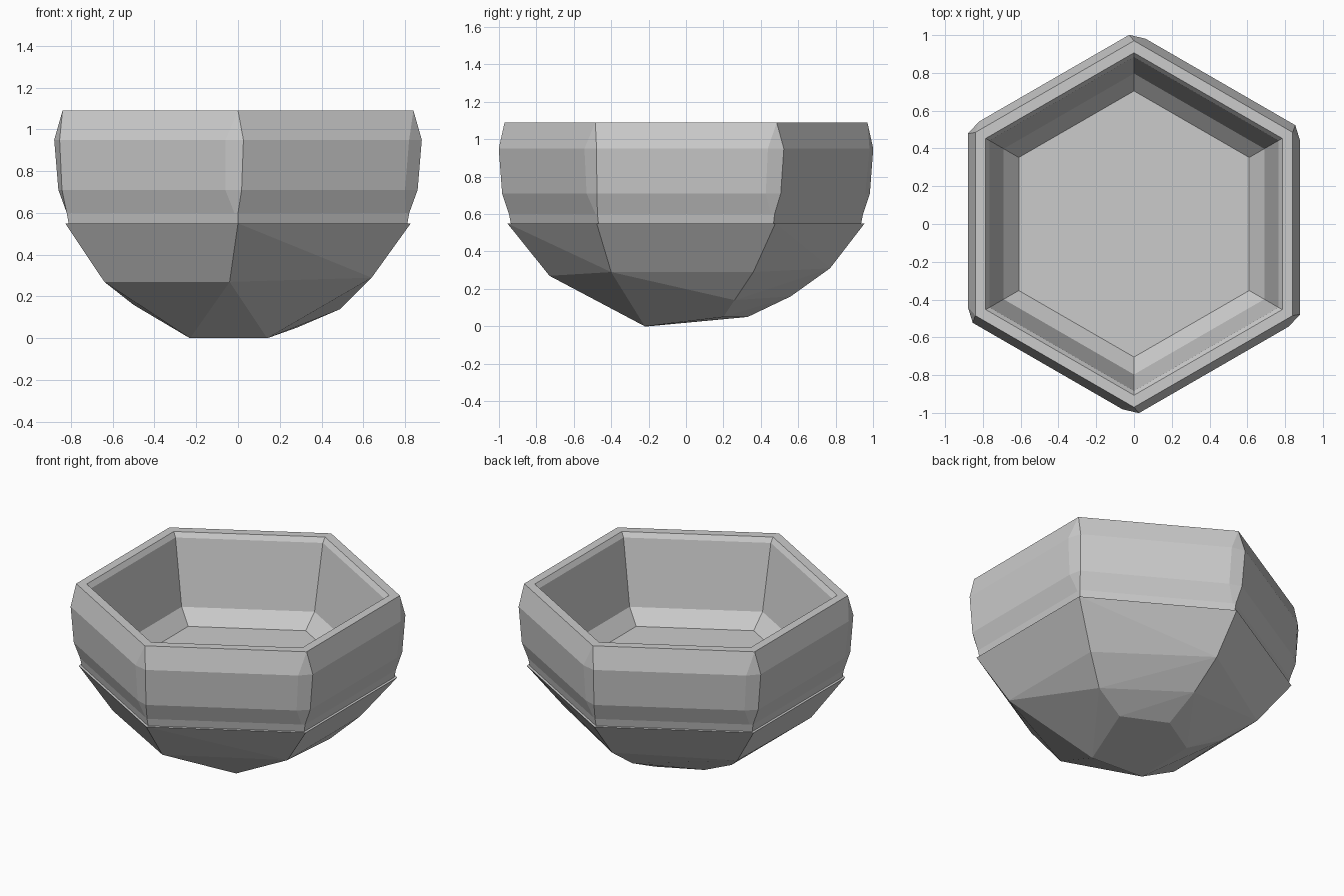
import bpy, bmesh
from math import cos, sin, pi, tan

if "Cube" in bpy.data.objects:
    bpy.data.objects.remove(bpy.data.objects["Cube"])


def finish(bm, name):
    bmesh.ops.recalc_face_normals(bm, faces=bm.faces)
    mesh = bpy.data.meshes.new(name)
    bm.to_mesh(mesh)
    bm.free()
    obj = bpy.data.objects.new(name, mesh)
    bpy.context.collection.objects.link(obj)
    return obj


# Hexagonal wall: cross-section (distance to flat side, z, cut at end, cut at start)
section = [
    (0.61, 0.55, 0, 0), (0.69, 0.64, 0, 0), (0.765, 1.06, 0, 0), (0.785, 1.09, 0, 0),
    (0.84, 1.09, 0, 0), (0.88, 0.95, 0.07, 0.03), (0.86, 0.71, 0.07, 0.02),
    (0.82, 0.60, 0.02, 0), (0.81, 0.545, 0, 0),
]
bm = bmesh.new()
stations = []
for k in range(6):
    a = k * pi / 3
    for sign in (-1, 1):
        ring = []
        for d, z, cut_end, cut_start in section:
            t = sign * (d * tan(pi / 6) - (cut_end if sign > 0 else cut_start))
            ring.append(bm.verts.new((d * cos(a) - t * sin(a), d * sin(a) + t * cos(a), z)))
        stations.append(ring)
n = len(section)
for i, ring in enumerate(stations):
    nxt = stations[(i + 1) % len(stations)]
    for j in range(n):
        bm.faces.new((ring[j], nxt[j], nxt[(j + 1) % n], ring[(j + 1) % n]))
bmesh.ops.remove_doubles(bm, verts=bm.verts, dist=0.0005)
finish(bm, "hexagonal_wall")

# Faceted rounded base, its flat top is the bowl floor
points = [(0.955 * cos(pi / 6 + k * pi / 3), 0.955 * sin(pi / 6 + k * pi / 3), 0.55) for k in range(6)]
points += [
    (-0.64, -0.39, 0.27), (-0.04, -0.73, 0.27), (0.64, -0.40, 0.29),
    (0.64, 0.36, 0.29), (0.0, 0.77, 0.31), (-0.64, 0.38, 0.28),
    (0.49, 0.26, 0.14), (0.0, 0.56, 0.16), (-0.50, 0.24, 0.16),
    (0.28, 0.20, 0.05), (0.0, 0.33, 0.05), (-0.26, 0.18, 0.04),
    (0.14, -0.22, 0.0), (-0.23, -0.20, 0.0),
]
bm = bmesh.new()
for p in points:
    bm.verts.new(p)
bmesh.ops.convex_hull(bm, input=bm.verts)
bmesh.ops.dissolve_limit(bm, angle_limit=0.03, verts=bm.verts, edges=bm.edges)
finish(bm, "rounded_base")
